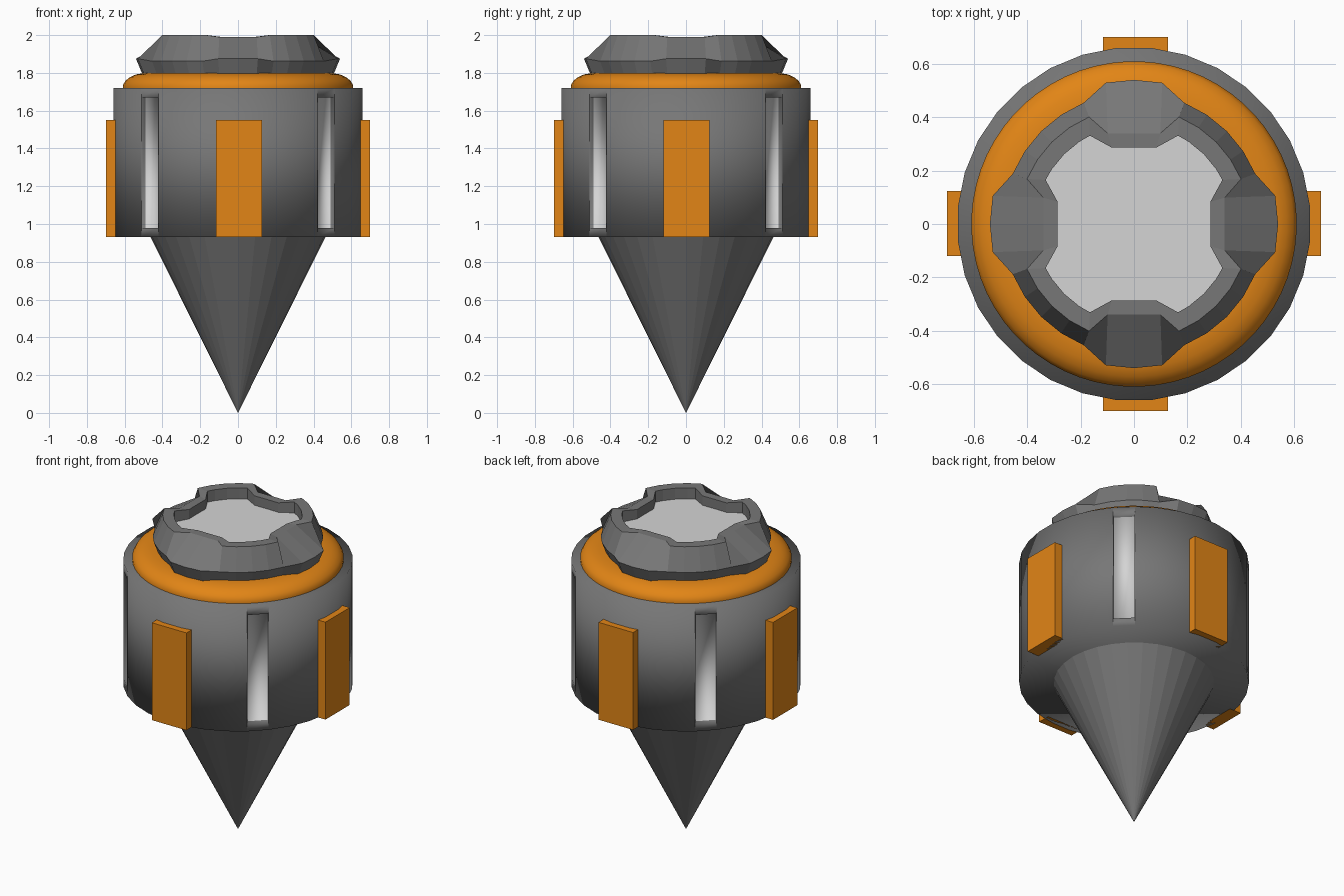
import bpy, bmesh, math
from mathutils import Vector

if "Cube" in bpy.data.objects:
    bpy.data.objects.remove(bpy.data.objects["Cube"])


def material(name, rgb):
    m = bpy.data.materials.new(name)
    m.diffuse_color = (*rgb, 1)
    m.use_nodes = True
    m.node_tree.nodes["Principled BSDF"].inputs["Base Color"].default_value = m.diffuse_color
    return m


GREY = material("dark_grey", (0.185, 0.185, 0.185))
ORANGE = material("orange", (0.76, 0.235, 0.008))
LIGHT = material("light_grey", (0.66, 0.66, 0.66))


def finish(name, bm, *mats, smooth=False):
    bmesh.ops.recalc_face_normals(bm, faces=bm.faces)
    for f in bm.faces:
        f.smooth = smooth
    me = bpy.data.meshes.new(name)
    bm.to_mesh(me)
    bm.free()
    for m in mats:
        me.materials.append(m)
    ob = bpy.data.objects.new(name, me)
    bpy.context.collection.objects.link(ob)
    return ob


def loft(bm, rings):
    """Join closed rings of points with quads; returns the vertex rings."""
    vr = [[bm.verts.new(p) for p in ring] for ring in rings]
    n = len(vr[0])
    for a, b in zip(vr, vr[1:]):
        for i in range(n):
            j = (i + 1) % n
            bm.faces.new((a[i], a[j], b[j], b[i]))
    return vr


def circle(r, z, n=32, off=0.5):
    return [(r * math.cos(2 * math.pi * (i + off) / n),
             r * math.sin(2 * math.pi * (i + off) / n), z) for i in range(n)]


# Pointed cone underneath
bm = bmesh.new()
bmesh.ops.create_cone(bm, cap_ends=True, segments=32, radius1=0, radius2=0.465, depth=0.935)
bmesh.ops.translate(bm, verts=bm.verts, vec=(0, 0, 0.4675))
bmesh.ops.remove_doubles(bm, verts=bm.verts, dist=1e-5)
finish("pointed_tip", bm, GREY)

# Drum body with a recessed light panel on each diagonal
bm = bmesh.new()
low, top = loft(bm, [circle(0.663, 0.93), circle(0.663, 1.72)])
bm.faces.new(low)
bm.faces.new(top)
bmesh.ops.recalc_face_normals(bm, faces=bm.faces)
slots = []
for f in bm.faces:
    c = f.calc_center_median()
    if len(f.verts) == 4 and abs(abs(c.x) - abs(c.y)) < 0.01:
        slots.append(f)
bmesh.ops.inset_individual(bm, faces=slots, thickness=0.005)
for f in slots:
    for v in f.verts:
        v.co.z = 1.67 if v.co.z > 1.3 else 0.98
    inward = -f.normal.copy() * 0.03
    new = bmesh.ops.extrude_discrete_faces(bm, faces=[f])["faces"][0]
    bmesh.ops.translate(bm, verts=new.verts, vec=inward)
    new.material_index = 1
finish("drum_body", bm, GREY, LIGHT, smooth=True)

# Four orange side plates
for i, name in enumerate(["right", "back", "left", "front"]):
    bm = bmesh.new()
    bmesh.ops.create_cube(bm, size=1)
    off = 0.005 if i % 2 else 0.002
    for v in bm.verts:
        r, t = 0.66 + v.co.x * 0.08, v.co.y * 0.244
        z = 1.24 + v.co.z * 0.62
        v.co = [(r, t + off, z), (t + off, r, z), (-r, t + off, z), (t + off, -r, z)][i]
    finish(name + "_side_plate", bm, ORANGE)

# Rounded orange collar
bm = bmesh.new()
profile = [(0.61, 1.715), (0.61, 1.735), (0.597, 1.758), (0.572, 1.778),
           (0.54, 1.792), (0.49, 1.80)]
rings = loft(bm, [circle(r, z, 64) for r, z in profile])
bm.faces.new(rings[0])
bm.faces.new(rings[-1])
collar = finish("collar", bm, ORANGE)
bpy.context.view_layer.objects.active = collar
collar.select_set(True)
bpy.ops.object.shade_smooth_by_angle(angle=math.radians(40))


# Notched cap: each contour is one eighth (degrees from axis, radius, z), mirrored round
def eighths(pts):
    quarter = pts + [(90 - a, r, z) for a, r, z in pts[-2:0:-1]]
    return [(r * math.cos(math.radians(a + q)), r * math.sin(math.radians(a + q)), z)
            for q in (0, 90, 180, 270) for a, r, z in quarter]


def contour(lobe, step, arc, z_lobe, z_arc):
    return eighths([(0, lobe[0], z_lobe), (*lobe[1:], z_lobe), (*step, z_arc),
                    (33.75, arc, z_arc), (45, arc, z_arc)])


bm = bmesh.new()
rings = loft(bm, [
    contour((0.505, 11.25, 0.505), (22.5, 0.465), 0.465, 1.79, 1.79),
    contour((0.54, 11.25, 0.54), (22.5, 0.492), 0.492, 1.875, 1.862),
    contour((0.34, 16.2, 0.354), (22.8, 0.435), 0.435, 1.99, 2.0),
    contour((0.287, 16.2, 0.298), (26.5, 0.37), 0.37, 1.99, 2.0),
    contour((0.287, 16.2, 0.298), (26.5, 0.37), 0.37, 1.93, 1.93),
])
bm.faces.new(rings[0])
bm.faces.new(rings[-1]).material_index = 1
finish("notched_cap", bm, GREY, LIGHT)
